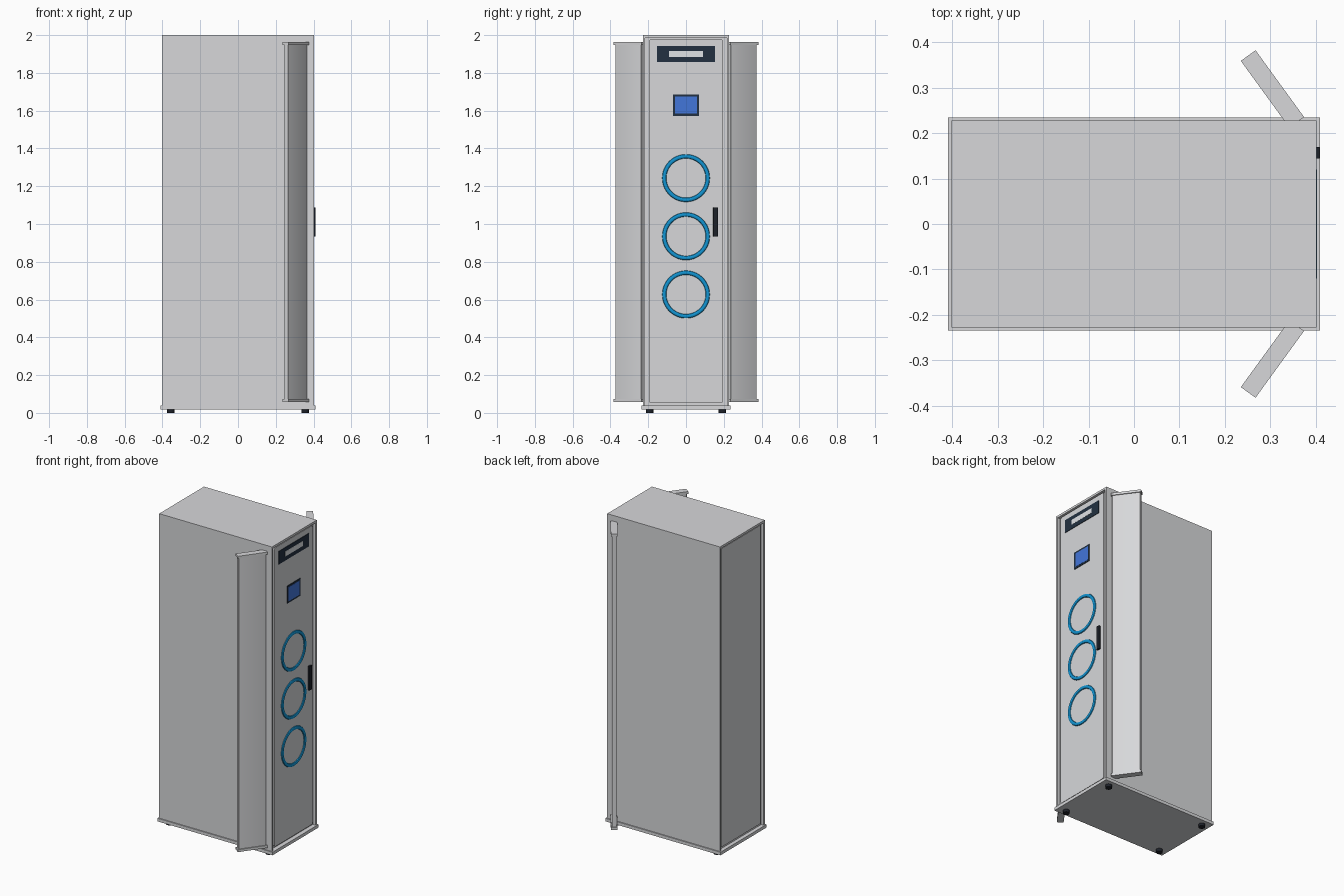
import bpy, bmesh, math
from mathutils import Matrix, Vector

if "Cube" in bpy.data.objects:
    bpy.data.objects.remove(bpy.data.objects["Cube"])


def material(name, rgb):
    m = bpy.data.materials.new(name)
    m.diffuse_color = (*rgb, 1)
    m.use_nodes = True
    m.node_tree.nodes["Principled BSDF"].inputs["Base Color"].default_value = m.diffuse_color
    return m


GREY = material("light_grey", (0.68, 0.685, 0.70))
WHITE = material("off_white", (0.82, 0.85, 0.88))
NAVY = material("dark_navy", (0.016, 0.030, 0.052))
BLACK = material("near_black", (0.012, 0.015, 0.022))
SCREEN = material("screen_blue", (0.055, 0.18, 0.70))
CYAN = material("ring_blue", (0.006, 0.30, 0.65))


def finish(bm, name, mat, smooth=False):
    mesh = bpy.data.meshes.new(name)
    bm.to_mesh(mesh)
    bm.free()
    mesh.materials.append(mat)
    ob = bpy.data.objects.new(name, mesh)
    bpy.context.collection.objects.link(ob)
    if smooth:
        bpy.ops.object.select_all(action='DESELECT')
        ob.select_set(True)
        bpy.context.view_layer.objects.active = ob
        bpy.ops.object.shade_smooth_by_angle(angle=math.radians(35))
    return ob


def box(name, x, y, z, mat, round_axis=None, radius=0.0, turn=None):
    """Box from (min, max) pairs; edges along round_axis can be rounded."""
    bm = bmesh.new()
    bmesh.ops.create_cube(bm, size=1)
    lo, hi = Vector((x[0], y[0], z[0])), Vector((x[1], y[1], z[1]))
    for v in bm.verts:
        v.co = Vector([(lo[i] + hi[i]) / 2 + v.co[i] * (hi[i] - lo[i]) for i in range(3)])
    if round_axis is not None:
        edges = [e for e in bm.edges
                 if abs((e.verts[0].co - e.verts[1].co).normalized()[round_axis]) > 0.9]
        bmesh.ops.bevel(bm, geom=edges, offset=radius, segments=4, profile=0.5, affect='EDGES')
    if turn:
        bmesh.ops.transform(bm, matrix=turn, verts=bm.verts)
    return finish(bm, name, mat, round_axis is not None)


# Base plate and feet
box("base_plate", (-0.41, 0.41), (-0.235, 0.235), (0.018, 0.038), GREY)
for sx in (-1, 1):
    for sy in (-1, 1):
        bm = bmesh.new()
        bmesh.ops.create_cone(bm, cap_ends=True, segments=24, radius1=0.02, radius2=0.02, depth=0.018,
                              matrix=Matrix.Translation((sx * 0.355, sy * 0.193, 0.009)))
        finish(bm, "foot", BLACK, True)

# Outer shell: top and two side sheets around a recessed core
box("top_sheet", (-0.402, 0.402), (-0.228, 0.228), (1.986, 2.0), GREY)
for s, side in ((-1, "left"), (1, "right")):
    y = sorted((s * 0.216, s * 0.228))
    box(side + "_side_sheet", (-0.402, 0.402), y, (0.038, 1.986), GREY)
box("cabinet_core", (-0.385, 0.382), (-0.216, 0.216), (0.038, 1.986), GREY)
box("back_panel", (-0.392, -0.385), (-0.2, 0.2), (0.052, 1.975), GREY)

# Door with rounded corners
box("door", (0.382, 0.396), (-0.196, 0.196), (0.052, 1.978), GREY, 0, 0.014)

# Display strip and touch screen
box("display_strip", (0.396, 0.399), (-0.153, 0.153), (1.858, 1.942), NAVY)
box("display_window", (0.399, 0.400), (-0.09, 0.09), (1.885, 1.917), WHITE)
box("screen_frame", (0.396, 0.399), (-0.068, 0.068), (1.573, 1.686), NAVY)
box("screen", (0.399, 0.400), (-0.057, 0.057), (1.584, 1.675), SCREEN)

# Door rings
N, M = 64, 10
for cz in (0.627, 0.935, 1.243):
    bm = bmesh.new()
    loops = []
    for i in range(N):
        a = 2 * math.pi * i / N
        loop = []
        for j in range(M):
            b = 2 * math.pi * j / M
            r = 0.115 + 0.011 * math.cos(b)
            loop.append(bm.verts.new((0.396 + 0.008 * math.sin(b), r * math.cos(a), cz + r * math.sin(a))))
        loops.append(loop)
    for i in range(N):
        p, q = loops[i], loops[(i + 1) % N]
        for j in range(M):
            k = (j + 1) % M
            bm.faces.new((p[j], q[j], q[k], p[k]))
    bmesh.ops.recalc_face_normals(bm, faces=bm.faces)
    finish(bm, "door_ring", CYAN, True)

# Door handle
box("handle", (0.396, 0.41), (0.144, 0.170), (0.935, 1.088), BLACK, 2, 0.004)

# Angled side wings: a slim panel between two end caps
for s, side in ((-1, "left"), (1, "right")):
    # local x runs from the outer end towards the cabinet
    turn = Matrix.Translation((0.2515, s * 0.371, 0)) @ Matrix.Rotation(-s * math.radians(54), 4, 'Z')
    box(side + "_wing_panel", (0.006, 0.176), (-0.014, 0.014), (0.072, 1.95), GREY, 2, 0.004, turn)
    for z, end in (((0.057, 0.073), "bottom"), ((1.948, 1.963), "top")):
        box(f"{side}_wing_{end}_cap", (0, 0.182), (-0.02, 0.02), z, GREY, None, 0, turn)
